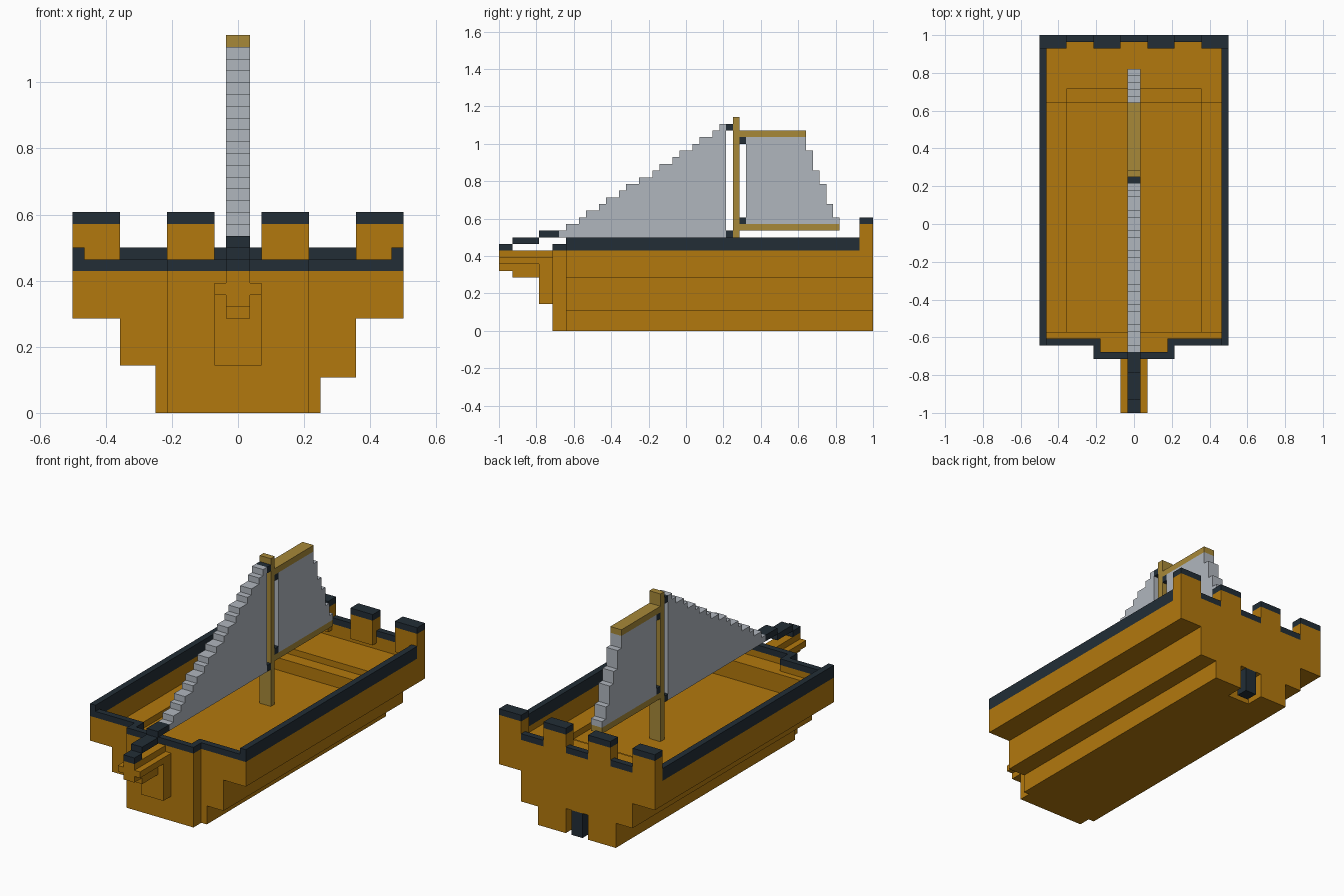
import bpy, bmesh

cube = bpy.data.objects.get("Cube")
if cube:
    bpy.data.objects.remove(cube, do_unlink=True)

U = 1 / 28  # size of one building block


def material(name, rgb):
    m = bpy.data.materials.new(name)
    m.use_nodes = True
    m.diffuse_color = (*rgb, 1)
    bsdf = next(n for n in m.node_tree.nodes if n.type == 'BSDF_PRINCIPLED')
    bsdf.inputs["Base Color"].default_value = (*rgb, 1)
    bsdf.inputs["Roughness"].default_value = 0.8
    return m


WOOD = material("orange wood", (0.45, 0.19, 0.004))
DARK = material("dark trim", (0.016, 0.027, 0.037))
SAIL = material("grey sailcloth", (0.434, 0.468, 0.515))
SPAR = material("tan spar", (0.39, 0.25, 0.04))


def finish(name, bm, mat):
    me = bpy.data.meshes.new(name)
    bm.to_mesh(me)
    bm.free()
    me.materials.append(mat)
    ob = bpy.data.objects.new(name, me)
    bpy.context.scene.collection.objects.link(ob)
    return ob


def blocks(name, mat, *boxes):
    """Boxes given as (x0, x1, y0, y1, z0, z1) in block units."""
    bm = bmesh.new()
    for x0, x1, y0, y1, z0, z1 in boxes:
        made = bmesh.ops.create_cube(bm, size=1)
        for v in made["verts"]:
            v.co = ((x0 if v.co.x < 0 else x1) * U,
                    (y0 if v.co.y < 0 else y1) * U,
                    (z0 if v.co.z < 0 else z1) * U)
    return finish(name, bm, mat)


def sheet(name, mat, outline):
    """Side outline of (y, z) points, two blocks thick."""
    bm = bmesh.new()
    face = bm.faces.new([bm.verts.new((-U, y * U, z * U)) for y, z in outline])
    ext = bmesh.ops.extrude_face_region(bm, geom=[face])
    verts = [v for v in ext["geom"] if isinstance(v, bmesh.types.BMVert)]
    bmesh.ops.translate(bm, verts=verts, vec=(2 * U, 0, 0))
    bmesh.ops.recalc_face_normals(bm, faces=bm.faces)
    return finish(name, bm, mat)


def both(x0, x1, *rest):
    """A box and its mirror image across x = 0."""
    return [(x0, x1, *rest), (-x1, -x0, *rest)]


# Lower hull, with a notch at the stern for the rudder
blocks("keel", WOOD, (-7, 7, -18, 25, 0, 4), *both(2, 7, 25, 28, 0, 4))
blocks("lower_hull", WOOD, (-10, 10, -18, 28, 4, 8), (7, 10, -18, 28, 3, 4))
blocks("rudder", DARK, (-1, 1, 26, 28, 0, 4))

# Upper hull: walls, side ledges and raised decks
blocks("hull_side_walls", WOOD, *both(13, 14, -18, 28, 8, 12))
blocks("side_ledges", WOOD, *both(10, 13, -16, 18, 8, 9))
blocks("bow_wall", WOOD, *both(6, 13, -18, -17, 8, 12))
blocks("bow_block", WOOD, (-6, 6, -20, -18, 0, 11),
       (-6, 6, -20, -19, 11, 12), *both(5, 6, -19, -17, 11, 12))
blocks("fore_deck", WOOD, (-13, 13, -18, -16, 8, 11))
blocks("aft_deck", WOOD, *both(10, 13, 18, 27, 8, 11),
       (-10, 10, 18, 20, 8, 10), (-10, 10, 20, 27, 8, 11))
blocks("stern_wall", WOOD, (-14, 14, 27, 28, 8, 13))

# Dark railings
blocks("side_rails", DARK, *both(13, 14, -18, 26, 12, 14))
blocks("bow_rail", DARK, *both(6, 13, -18, -17, 12, 13),
       *both(5, 6, -19, -17, 12, 13), (-6, 6, -20, -19, 12, 13))
blocks("stern_rail", DARK, *both(6, 10, 27, 28, 13, 14), (-2, 2, 27, 28, 13, 14))

# Battlements along the stern
for i, x in enumerate((-14, -6, 2, 10), 1):
    blocks(f"battlement_{i}", WOOD, (x, x + 4, 26, 28, 12, 16))
    blocks(f"battlement_cap_{i}", DARK, (x, x + 4, 26, 28, 16, 17))

# Bowsprit with its bracket and the stepped rope above
blocks("bowsprit", WOOD, (-1, 1, -28, -26, 9, 12), (-1, 1, -26, -20, 8, 12),
       *both(1, 2, -28, -20, 10, 11))
blocks("bowsprit_bracket", WOOD, (-2, 2, -22, -20, 4, 11))
blocks("forestay", DARK, (-1, 1, -28, -26, 12, 13), (-1, 1, -26, -22, 13, 14),
       (-1, 1, -22, -19, 14, 15))

# Mast and spars
blocks("mast", SPAR, (-1, 1, 7, 8, 8, 32))
blocks("gaff", SPAR, (-1, 1, 8, 18, 29, 30))
blocks("boom", SPAR, (-1, 1, 8, 23, 15, 16))
blocks("sail_ties", DARK, (-1, 1, 6, 7, 30, 31), (-1, 1, 6, 7, 14, 15),
       (-1, 1, 8, 9, 28, 29), (-1, 1, 8, 9, 16, 17))

# Stepped fore sail, one row per block of height
rows = [-19, -18, -16, -15, -13, -12, -10, -9, -7, -5, -4, -2, -1, 1, 2, 4, 5]
outline = [(6, 31), (6, 14)]
for k, y in enumerate(rows):
    outline += [(y, 14 + k), (y, 15 + k)]
sheet("fore_sail", SAIL, outline)

# Stepped aft sail
outline = [(9, 29), (9, 16)]
levels = [16, 17, 19, 22, 24, 27, 29]
for k in range(6):
    outline += [(23 - k, levels[k]), (23 - k, levels[k + 1])]
sheet("aft_sail", SAIL, outline)
